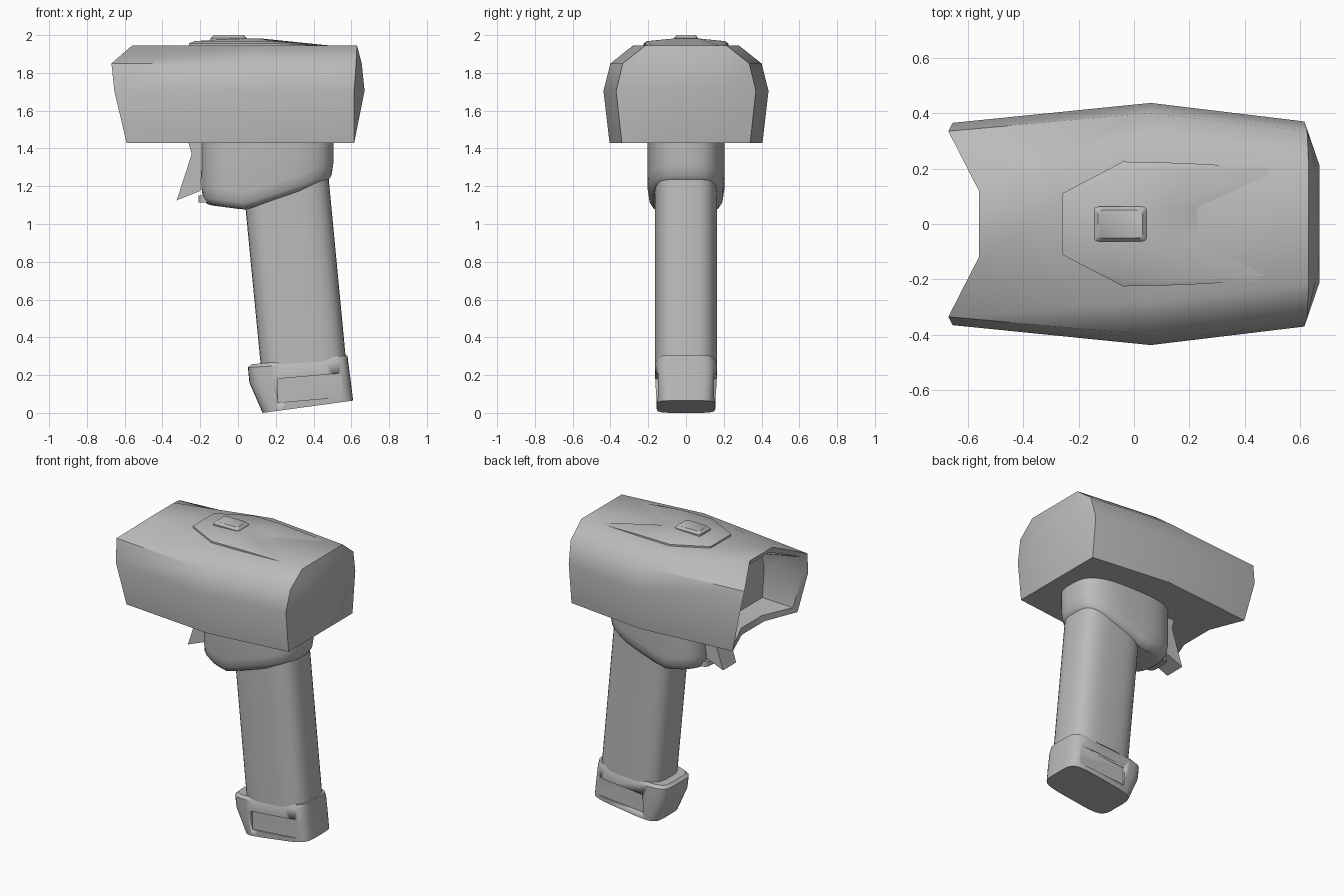
import bpy, bmesh, math

cube = bpy.data.objects.get("Cube")
if cube:
    bpy.data.objects.remove(cube, do_unlink=True)

grey = bpy.data.materials.new("plain grey")
grey.use_nodes = True
grey.diffuse_color = (0.5, 0.5, 0.5, 1)
grey.node_tree.nodes["Principled BSDF"].inputs["Base Color"].default_value = (0.5, 0.5, 0.5, 1)


def loft(name, rings, angle=40, strips=False):
    """Skin a list of equal rings; close the ends with polygons or quad strips."""
    bm = bmesh.new()
    rows = [[bm.verts.new(p) for p in ring] for ring in rings]
    n = len(rows[0])
    for a, b in zip(rows, rows[1:]):
        for i in range(n):
            j = (i + 1) % n
            bm.faces.new((a[i], a[j], b[j], b[i]))
    for row in (rows[0], rows[-1]):
        if strips:
            for i in range(n // 2 - 1):
                bm.faces.new((row[i], row[i + 1], row[n - 2 - i], row[n - 1 - i]))
        else:
            bm.faces.new(row)
    bmesh.ops.remove_doubles(bm, verts=bm.verts, dist=0.0005)
    bmesh.ops.recalc_face_normals(bm, faces=bm.faces)
    mesh = bpy.data.meshes.new(name)
    bm.to_mesh(mesh)
    bm.free()
    obj = bpy.data.objects.new(name, mesh)
    bpy.context.collection.objects.link(obj)
    mesh.materials.append(grey)
    bpy.ops.object.select_all(action='DESELECT')
    bpy.context.view_layer.objects.active = obj
    obj.select_set(True)
    bpy.ops.object.shade_smooth_by_angle(angle=math.radians(angle))
    return obj


def mirrored(half):
    return [(x, -y, z) for x, y, z in half] + [(x, y, z) for x, y, z in reversed(half)]


def rounded(x0, z0, x1, z1, hw, power, n=40):
    """Rounded-box ring between two end points, possibly tilted."""
    ring = []
    for k in range(n):
        t = 2 * math.pi * (k + 0.5) / n
        u, v = (math.copysign(abs(f) ** (2 / power), f) for f in (math.cos(t), math.sin(t)))
        s = (u + 1) / 2
        ring.append((x0 + (x1 - x0) * s, hw * v, z0 + (z1 - z0) * s))
    return ring


# Scanner head with a recessed window and a faceted rear
head = [
    [(-.38, .10, 1.50), (-.38, .27, 1.50), (-.38, .29, 1.70), (-.38, .26, 1.80), (-.38, .10, 1.87)],
    [(-.49, .11, 1.47), (-.58, .31, 1.47), (-.63, .335, 1.70), (-.64, .305, 1.83), (-.545, .11, 1.91)],
    [(-.50, .12, 1.43), (-.59, .345, 1.43), (-.655, .365, 1.705), (-.67, .335, 1.85), (-.56, .12, 1.945)],
    [(.06, .15, 1.43), (.06, .405, 1.43), (.06, .437, 1.705), (.06, .40, 1.85), (.06, .28, 1.945)],
    [(.615, .12, 1.43), (.615, .34, 1.43), (.615, .37, 1.705), (.625, .335, 1.85), (.63, .215, 1.945)],
    [(.615, .12, 1.43), (.615, .21, 1.43), (.67, .21, 1.705), (.655, .21, 1.85), (.63, .215, 1.945)],
]
loft("scanner_head", [mirrored(h) for h in head], 45, strips=True)

# Raised cover on top, crowned along the middle
outline = [(-.26, .11), (-.04, .225), (.18, .22), (.54, .20), (.57, .05)]


def cover_ring(scale, lift):
    half = []
    for x, y in outline:
        fade = min(1, max(0, (.58 - x) / .4))
        half.append((.1 + (x - .1) * scale, y * scale, 1.94 + lift * fade))
    return mirrored(half)


loft("top_cover", [cover_ring(1, 0), cover_ring(1, .016), cover_ring(.92, .028), cover_ring(.3, .042)],
     50, strips=True)

# Button on the cover
loft("top_button", [rounded(-.145, z, .045, z, .063, 12, 24) for z in (1.95, 1.985)]
     + [rounded(-.13, 2.0, .03, 2.0, .05, 12, 24)])


# Neck under the head with a sloping, rounded lower rim
def neck_bottom(x):
    if x < .04:
        return 1.075 + (.04 - x) * .13
    return 1.075 + (x - .04) * .33


def neck_ring(inset, rise):
    ring = rounded(-.195 + inset, 0, .505 - inset, 0, .203 - inset, 3)
    return [(x, y, neck_bottom(x) + rise) for x, y, z in ring]


neck_top = rounded(-.195, 1.45, .505, 1.45, .203, 3)
loft("neck", [neck_top, neck_ring(0, .09), neck_ring(.008, .035), neck_ring(.03, .005), neck_ring(.06, 0)], 50)

# Trigger blade
profile = [(-.265, 1.44), (-.245, 1.37), (-.325, 1.125), (-.20, 1.175), (-.18, 1.44)]
loft("trigger", [[(x, y, z) for x, z in profile] for y in (-.07, .07)], 25)

# Small lip at the front of the neck
loft("neck_lip", [rounded(-.21, z, -.1, z, .08, 4, 24) for z in (1.115, 1.15)])

# Slanted grip
loft("grip", [rounded(.03, 1.18, .475, 1.3, .165, 3.2), rounded(.12, .25, .572, .28, .165, 3.2)])

# Foot of the grip
foot = loft("grip_foot", [
    rounded(.13, .0, .61, .065, .155, 5),
    rounded(.06, .16, .598, .16, .163, 5),
    rounded(.052, .24, .583, .275, .165, 5),
    rounded(.07, .257, .58, .305, .15, 5),
], 35)

# Shallow side panels cut into the foot
for side in (-1, 1):
    panel = [(.21, .055), (.56, .085), (.55, .21), (.21, .18)]
    cutter = loft("panel_cutter", [[(x, side * y, z) for x, z in panel] for y in (.148, .2)])
    cutter.hide_render = True
    cutter.hide_viewport = True
    cut = foot.modifiers.new("side panel", 'BOOLEAN')
    cut.operation = 'DIFFERENCE'
    cut.object = cutter
    cut.solver = 'EXACT'
